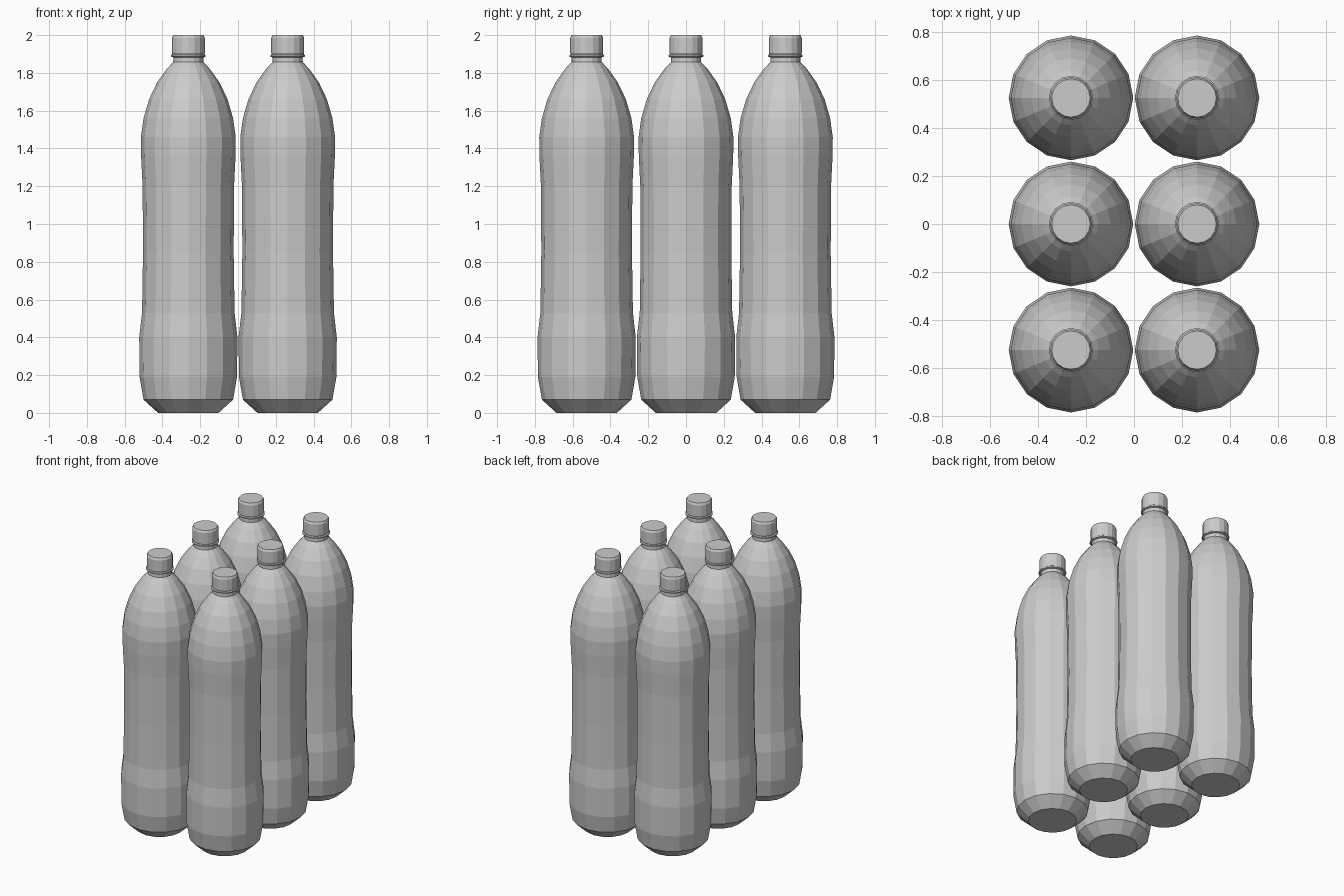
import bpy, bmesh
from math import cos, sin, tau

if "Cube" in bpy.data.objects:
    bpy.data.objects.remove(bpy.data.objects["Cube"])

SIDES = 16


def lathe(name, profile):
    """Closed, faceted solid of revolution from (radius, height) pairs."""
    bm = bmesh.new()
    rings = [[bm.verts.new((r * cos(tau * i / SIDES), r * sin(tau * i / SIDES), z))
              for i in range(SIDES)] for r, z in profile]
    for a, b in zip(rings, rings[1:]):
        for i in range(SIDES):
            j = (i + 1) % SIDES
            bm.faces.new((a[i], a[j], b[j], b[i]))
    bm.faces.new(rings[0][::-1])
    bm.faces.new(rings[-1])
    mesh = bpy.data.meshes.new(name)
    bm.to_mesh(mesh)
    bm.free()
    return mesh


# bottle body: chamfered base, wide foot, slim grip, tapered shoulder, neck
body = lathe("bottle_body", [
    (0.16, 0), (0.237, 0.07), (0.258, 0.19), (0.26, 0.40), (0.245, 0.53),
    (0.24, 0.85), (0.242, 1.20), (0.25, 1.36), (0.251, 1.46), (0.237, 1.56),
    (0.208, 1.66), (0.165, 1.75), (0.115, 1.82), (0.08, 1.857), (0.079, 1.89)])

# tamper ring under the cap
ring = lathe("neck_ring", [(0.08, 1.882), (0.092, 1.886), (0.092, 1.894), (0.084, 1.90)])

# screw cap with a slightly rounded top edge
cap = lathe("screw_cap", [(0.084, 1.895), (0.087, 1.905), (0.087, 1.985), (0.08, 2.0)])

# two by three pack
for x in (-0.263, 0.263):
    for y in (-0.526, 0, 0.526):
        for mesh in (body, ring, cap):
            obj = bpy.data.objects.new(mesh.name, mesh)
            obj.location = (x, y, 0)
            bpy.context.collection.objects.link(obj)
